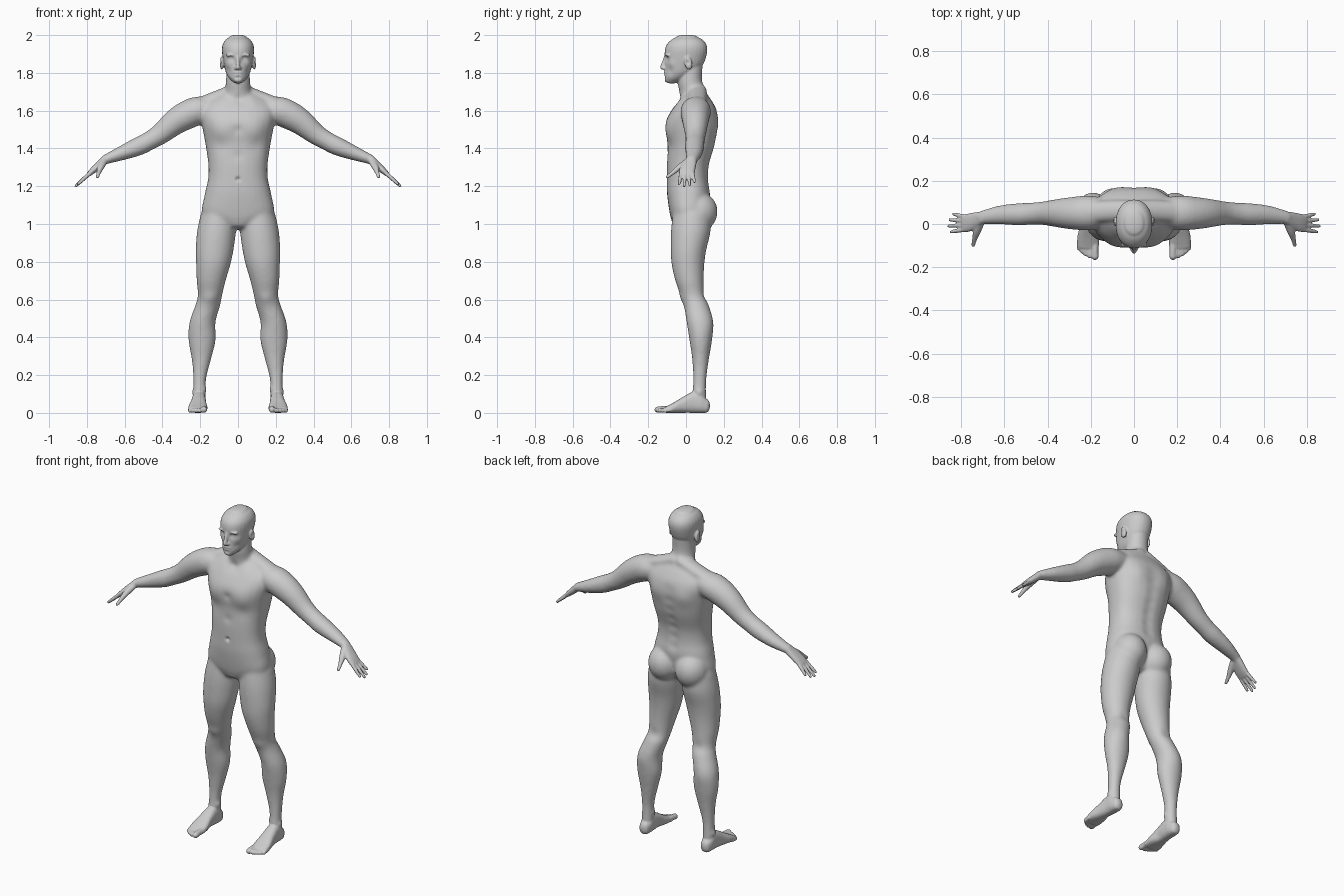
import bpy, bmesh, math
from mathutils import Vector, Matrix

X, Y, Z = Vector((1, 0, 0)), Vector((0, 1, 0)), Vector((0, 0, 1))


def spline(secs, steps=5):
    """Catmull-Rom through section tuples (x, y, z, ra, rb)."""
    p = [secs[0]] + list(secs) + [secs[-1]]
    out = []
    for i in range(1, len(p) - 2):
        for k in range(steps):
            t = k / steps
            out.append([0.5 * (2 * b + (c - a) * t + (2 * a - 5 * b + 4 * c - d) * t * t
                               + (3 * b - a - 3 * c + d) * t ** 3)
                        for a, b, c, d in zip(*p[i - 1:i + 3])])
    return out + [list(secs[-1])]


def loft(bm, secs, side, axis=None, n=2.0, caps=(None, None), mirror=False, seg=28):
    """Closed superellipse tube with rounded ends; ra lies along side."""
    path = spline(secs)
    pts = [Vector(s[:3]) for s in path]
    rings = []
    for i, s in enumerate(path):
        t = axis or (pts[min(i + 1, len(pts) - 1)] - pts[max(i - 1, 0)]).normalized()
        rings.append((pts[i], t, s[3], s[4]))

    def dome(ring, sign, length):
        c, t, ra, rb = ring
        length = min(ra, rb) if length is None else length
        return [(c + t * sign * length * math.sin(a), t, ra * math.cos(a), rb * math.cos(a))
                for a in (0.4, 0.8, 1.15, 1.45)]
    rings = dome(rings[0], -1, caps[0])[::-1] + rings + dome(rings[-1], 1, caps[1])
    for m in ((1, -1) if mirror else (1,)):
        loops = []
        for c, t, ra, rb in rings:
            u = (side - t * side.dot(t)).normalized()
            v = t.cross(u)
            loop = []
            for k in range(seg):
                a = 2 * math.pi * k / seg
                ca, sa = math.cos(a), math.sin(a)
                q = c + u * ra * math.copysign(abs(ca) ** (2 / n), ca) \
                      + v * rb * math.copysign(abs(sa) ** (2 / n), sa)
                loop.append(bm.verts.new((q.x * m, q.y, q.z)))
            loops.append(loop)
        for a, b in zip(loops, loops[1:]):
            for k in range(seg):
                j = (k + 1) % seg
                bm.faces.new((a[k], a[j], b[j], b[k]))
        bm.faces.new(loops[0][::-1])
        bm.faces.new(loops[-1])


def slab(rows):
    """Horizontal sections from rows (z, centre x, half width, front y, back y)."""
    return [(cx, (f + b) / 2, z, rx, (b - f) / 2) for z, cx, rx, f, b in rows]


def ball(bm, c, r, tilt=0.0, mirror=True):
    for m in ((1, -1) if mirror else (1,)):
        mat = Matrix.Translation((c[0] * m, c[1], c[2])) @ Matrix.Rotation(tilt, 4, 'X') \
            @ Matrix.Diagonal((*r, 1))
        bmesh.ops.create_uvsphere(bm, u_segments=20, v_segments=12, radius=1, matrix=mat)


def fuse(bm, ob, voxel, smooth):
    """Weld overlapping parts into one skin and soften the seams."""
    bmesh.ops.recalc_face_normals(bm, faces=bm.faces)
    bm.to_mesh(ob.data)
    bm.free()
    r = ob.modifiers.new("skin", 'REMESH')
    r.mode, r.voxel_size = 'VOXEL', voxel
    s = ob.modifiers.new("soften", 'SMOOTH')
    s.factor, s.iterations = 0.5, smooth
    dg = bpy.context.evaluated_depsgraph_get()
    dg.update()
    me = bpy.data.meshes.new_from_object(ob.evaluated_get(dg))
    ob.modifiers.clear()
    ob.data = me


body = bpy.data.objects.new("human_body", bpy.data.meshes.new("human_body"))
bpy.context.collection.objects.link(body)

# --- large masses ---
bm = bmesh.new()
# torso
loft(bm, slab([(1.00, 0, .10, -.07, .09), (1.05, 0, .188, -.085, .11),
               (1.155, 0, .177, -.10, .128), (1.235, 0, .159, -.102, .119),
               (1.315, 0, .157, -.102, .124), (1.42, 0, .172, -.098, .154),
               (1.53, 0, .192, -.108, .170), (1.60, 0, .20, -.078, .163),
               (1.65, 0, .165, -.04, .138), (1.69, 0, .09, -.015, .11)]),
     X, Z, 2.35, (.028, .02))
# neck
loft(bm, slab([(1.62, 0, .09, -.03, .14), (1.70, 0, .07, -.036, .108),
               (1.76, 0, .064, -.045, .085), (1.85, 0, .06, -.03, .09)]), X, Z)
# shoulder slope
loft(bm, [(.02, .06, 1.71, .05, .033), (.10, .06, 1.675, .05, .036),
          (.20, .055, 1.64, .05, .032)], Y, mirror=True)
# buttocks
ball(bm, (.09, .066, 1.065), (.096, .102, .105))
# legs
loft(bm, slab([(1.05, .105, .093, -.07, .13), (.96, .114, .103, -.08, .13),
               (.86, .124, .10, -.081, .107), (.785, .131, .091, -.076, .097),
               (.70, .142, .077, -.057, .094), (.625, .148, .065, -.030, .099),
               (.57, .160, .066, -.012, .121), (.48, .188, .069, .003, .145),
               (.385, .190, .072, .018, .138), (.28, .194, .051, .033, .121),
               (.175, .203, .034, .037, .108), (.06, .205, .034, .03, .108)]),
     X, -Z, caps=(.05, .02), mirror=True)
# arms
loft(bm, [(.13, .055, 1.61, .065, .06), (.21, .052, 1.60, .080, .075),
          (.27, .05, 1.577, .077, .076), (.333, .05, 1.54, .069, .069),
          (.41, .05, 1.477, .056, .056), (.47, .048, 1.44, .051, .050),
          (.53, .045, 1.41, .052, .049), (.62, .042, 1.373, .044, .038),
          (.70, .031, 1.342, .032, .026), (.715, .028, 1.33, .029, .023)], Y, mirror=True)
fuse(bm, body, .009, 9)

# --- finer parts joined to the body ---
bm = bmesh.new()
bm.from_mesh(body.data)
# head
loft(bm, slab([(1.752, 0, .026, -.103, -.045), (1.77, 0, .045, -.112, .0),
               (1.80, 0, .063, -.112, .05), (1.84, 0, .074, -.111, .088),
               (1.88, 0, .081, -.113, .105), (1.92, 0, .085, -.112, .113),
               (1.95, 0, .081, -.102, .108), (1.975, 0, .066, -.078, .089),
               (1.988, 0, .047, -.053, .064)]), X, Z, 2.15, (.008, .014))
# nose, lips, brow, chin
loft(bm, [(0, -.108, 1.885, .010, .009), (0, -.118, 1.855, .010, .010),
          (0, -.126, 1.829, .012, .012)], X)
ball(bm, (.011, -.114, 1.824), (.009, .012, .009))
ball(bm, (0, -.109, 1.801), (.025, .010, .007), mirror=False)
ball(bm, (0, -.108, 1.788), (.022, .010, .008), mirror=False)
ball(bm, (0, -.100, 1.764), (.024, .014, .015), mirror=False)
ball(bm, (.032, -.094, 1.893), (.032, .018, .010))
# ears
ball(bm, (.086, .012, 1.852), (.011, .021, .036), .2)
# palms, fingers and thumbs
wrist, along = Vector((.70, 0, 1.345)), Vector((.741, 0, -.672))


def hand(d, y, ra, rb):
    p = wrist + along * d
    return (p.x, y, p.z, ra, rb)


loft(bm, [hand(0, .03, .028, .022), hand(.04, .019, .036, .020),
          hand(.09, .006, .042, .017), hand(.118, .004, .040, .013)], Y, n=2.4, mirror=True)
for y0, y1, tip in ((-.026, -.037, .198), (-.006, -.009, .213),
                    (.014, .019, .206), (.033, .046, .182)):
    mid = (.11 + tip) / 2
    loft(bm, [hand(.10, y0, .010, .011), hand(mid, (y0 + y1) / 2, .0095, .0105),
              hand(tip, y1, .0075, .008)], Y, mirror=True, seg=14)
loft(bm, [(.712, .005, 1.328, .02, .018), (.727, -.035, 1.30, .018, .016),
          (.737, -.068, 1.273, .012, .012), (.744, -.098, 1.250, .009, .009)],
     X, mirror=True, seg=16)
# feet and toes
loft(bm, [(x, y, h / 2, r, h / 2) for x, y, r, h in (
    (.206, .105, .030, .075), (.206, .08, .036, .10), (.207, .04, .037, .112),
    (.209, -.01, .042, .088), (.212, -.06, .050, .058), (.212, -.105, .050, .034))],
    X, -Y, 2.5, (.022, .012), True)
for x, end, r in ((.180, -.150, .017), (.204, -.147, .0125), (.222, -.138, .012),
                  (.239, -.126, .0115), (.254, -.112, .011)):
    loft(bm, [(x, -.08, r + .004, r, r), (x, (end - .09) / 2, r + .003, r * .9, r),
              (x, end, r, r, r)], X, mirror=True, seg=14)
fuse(bm, body, .005, 4)

# --- surface modelling: (x, y, z, radius, push along normal) ---
dents = [(.033, -.102, 1.874, .016, -.010), (.033, -.096, 1.872, .009, .005),
         (.056, -.075, 1.848, .02, .004), (.05, -.085, 1.81, .02, -.004),
         (0, -.118, 1.7945, .006, -.004), (.012, -.115, 1.7945, .006, -.004),
         (0, -.115, 1.777, .010, -.004), (.097, .008, 1.855, .012, -.007),
         (.09, -.10, 1.49, .055, .008), (.10, -.10, 1.415, .04, -.004),
         (0, -.10, 1.50, .025, -.006), (0, -.10, 1.36, .025, -.004),
         (0, -.10, 1.237, .011, -.012), (0, -.045, 1.665, .02, -.006),
         (.08, -.05, 1.655, .03, .005), (.09, .16, 1.53, .05, .007),
         (.15, -.025, .605, .035, .006), (.15, .10, .62, .03, -.005),
         (.237, .07, .11, .018, .006), (.172, .06, .125, .018, .006),
         (.165, .0, .02, .03, -.007)]
dents += [(0, .15 - abs(z - 1.5) * .12, z, .03, -.006)
          for z in (1.2, 1.26, 1.32, 1.38, 1.44, 1.5, 1.56)]
dents = [(Vector((x * m, y, z)), r, p) for x, y, z, r, p in dents
         for m in ((1, -1) if x else (1,))]
moves = []
for v in body.data.vertices:
    push = 0.0
    for c, r, p in dents:
        if abs(v.co.z - c.z) < 2.5 * r:
            push += p * math.exp(-(v.co - c).length_squared / (r * r))
    moves.append(v.co + v.normal * push)
for v, co in zip(body.data.vertices, moves):
    v.co = co
body.data.shade_smooth()
